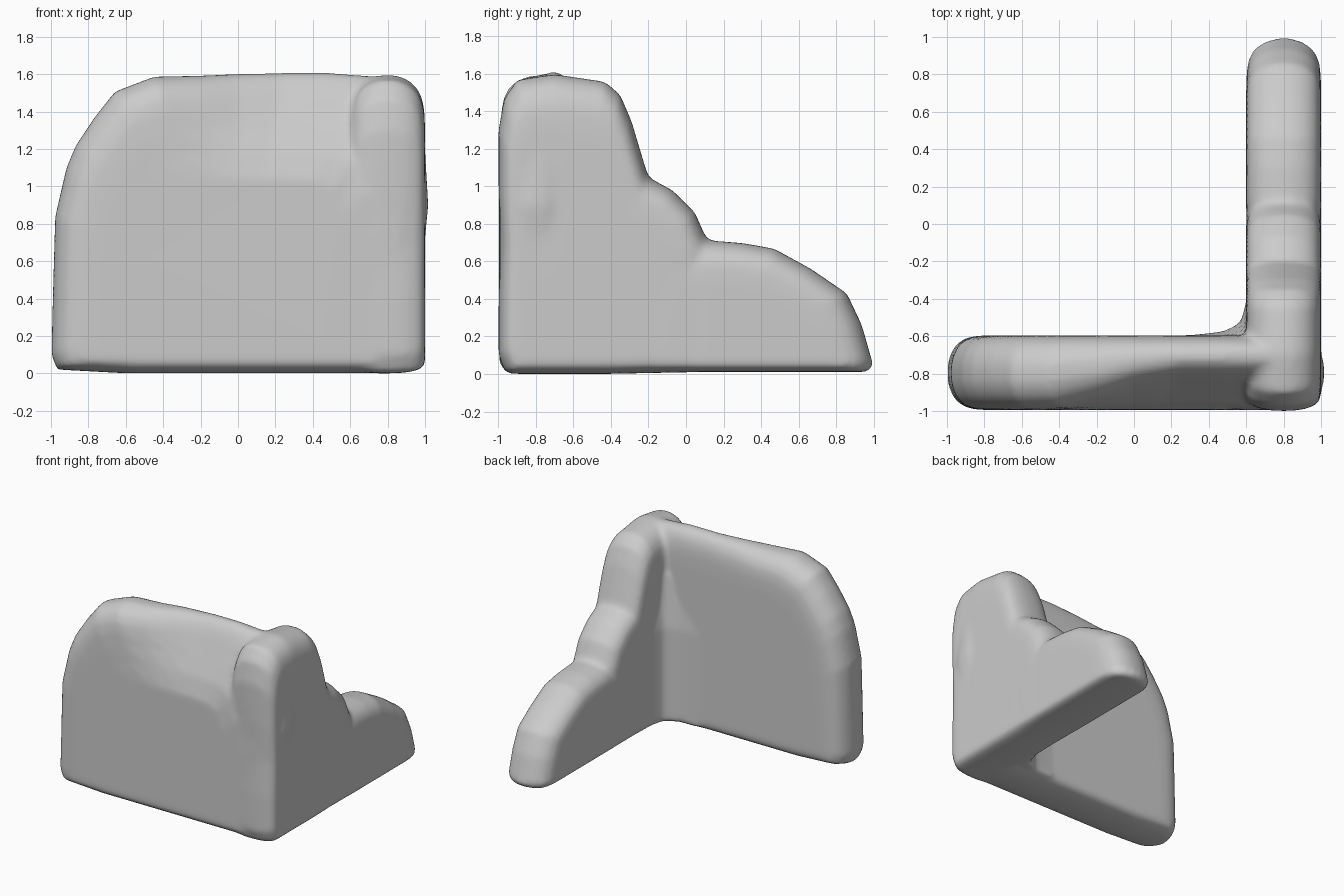
import bpy
import bmesh

old = bpy.data.objects.get("Cube")
if old:
    bpy.data.objects.remove(old)

stone = bpy.data.materials.new("grey_stone")
stone.use_nodes = True
GREY = (0.6, 0.6, 0.6, 1)
stone.diffuse_color = GREY
stone.node_tree.nodes["Principled BSDF"].inputs["Base Color"].default_value = GREY

# Depth fraction and inset fraction of each ring, from the middle out to one face
HALF = [(0.2, 0.02), (0.45, 0.1), (0.65, 0.23), (0.8, 0.4), (0.92, 0.65),
        (0.98, 1), (1, 1.5), (1, 2.2), (1, 3)]
RINGS = [(-d, a) for d, a in reversed(HALF)] + HALF


def step(a, b, v):
    t = min(max((v - a) / (b - a), 0), 1)
    return t * t * (3 - 2 * t)


def add_loft(bm, loops):
    """Closed skin through matching loops of points."""
    rings = [[bm.verts.new(p) for p in loop] for loop in loops]
    n = len(rings[0])
    faces = [bm.faces.new(rings[0]), bm.faces.new(rings[-1][::-1])]
    for a, b in zip(rings, rings[1:]):
        for i in range(n):
            j = (i + 1) % n
            faces.append(bm.faces.new((a[j], a[i], b[i], b[j])))
    bmesh.ops.recalc_face_normals(bm, faces=faces)


def add_slab(bm, profile, pivot, inset, place, half=0.2):
    """Domed boulder slab: an outline swept through its thickness."""
    loops = []
    for depth, amount in RINGS:
        s = 1 - inset * amount
        loops.append([place(pivot[0] + (u - pivot[0]) * s,
                            pivot[1] + (v - pivot[1]) * s,
                            depth * half) for u, v in profile])
    add_loft(bm, loops)


# Front slab, with its upper face leaning back towards the corner
def front_place(x, z, d):
    lean = step(-0.5, 0.25, x) * step(1.0, 1.6, z)
    return x, -0.595 + (d - 0.2) * (1 - 0.45 * lean), z


def side_place(y, z, d):
    return 0.8 + d, y, z


front = [(-0.97, 0.02), (-1, 0.1), (-0.99, 0.5), (-0.98, 0.84), (-0.92, 1.1),
         (-0.87, 1.22), (-0.77, 1.37), (-0.66, 1.51), (-0.45, 1.59), (-0.2, 1.595),
         (0, 1.605), (0.25, 1.61), (0.5, 1.61), (0.75, 1.59), (0.9, 1.5),
         (1.0, 1.25), (1.02, 0.9), (0.98, 0.5), (0.9, 0.1), (0.85, 0),
         (0.4, 0), (0, 0), (-0.3, 0), (-0.6, 0)]
corner = [(-0.96, 0), (-1, 0.1), (-1, 0.4), (-0.99, 0.7), (-1, 1.0), (-1, 1.3),
          (-0.97, 1.47), (-0.9, 1.57), (-0.7, 1.6), (-0.43, 1.56), (-0.35, 1.49),
          (-0.29, 1.35), (-0.2, 1.05), (-0.07, 0.98), (0.05, 0.86), (0.12, 0.7),
          (0.13, 0.4), (0.13, 0.1), (0.1, 0.01), (-0.4, 0)]
end = [(-0.28, 0.01), (-0.3, 0.4), (-0.2, 0.66), (0.1, 0.715), (0.3, 0.7), (0.47, 0.67),
       (0.67, 0.56), (0.86, 0.43), (0.94, 0.26), (1.0, 0.05), (0.97, 0.01), (0.5, 0.01)]

bm = bmesh.new()
add_slab(bm, front, (0, 0.35), 0.15, front_place)
add_slab(bm, corner, (-0.55, 0.3), 0.15, side_place)
add_slab(bm, end, (0.3, 0.14), 0.24, side_place)

# Soft fill where the two walls meet on the inside
fill = [(0.25, -0.68), (0.25, -0.6), (0.48, -0.575), (0.57, -0.53), (0.605, -0.4),
        (0.7, -0.4), (0.7, -0.68)]
add_loft(bm, [[(x + 0.04 * k, y - 0.03 * k, z) for x, y in fill]
              for k, z in ((0, 0.03), (0, 0.8), (1, 1.2), (2.5, 1.4))])

mesh = bpy.data.meshes.new("rock_wall_corner")
bm.to_mesh(mesh)
bm.free()
mesh.materials.append(stone)
rock = bpy.data.objects.new("rock_wall_corner", mesh)
bpy.context.collection.objects.link(rock)

# Fuse the boulders into one weathered surface
remesh = rock.modifiers.new("fuse", 'REMESH')
remesh.mode = 'VOXEL'
remesh.voxel_size = 0.022
remesh.use_smooth_shade = True
smooth = rock.modifiers.new("weather", 'SMOOTH')
smooth.factor = 0.5
smooth.iterations = 6
